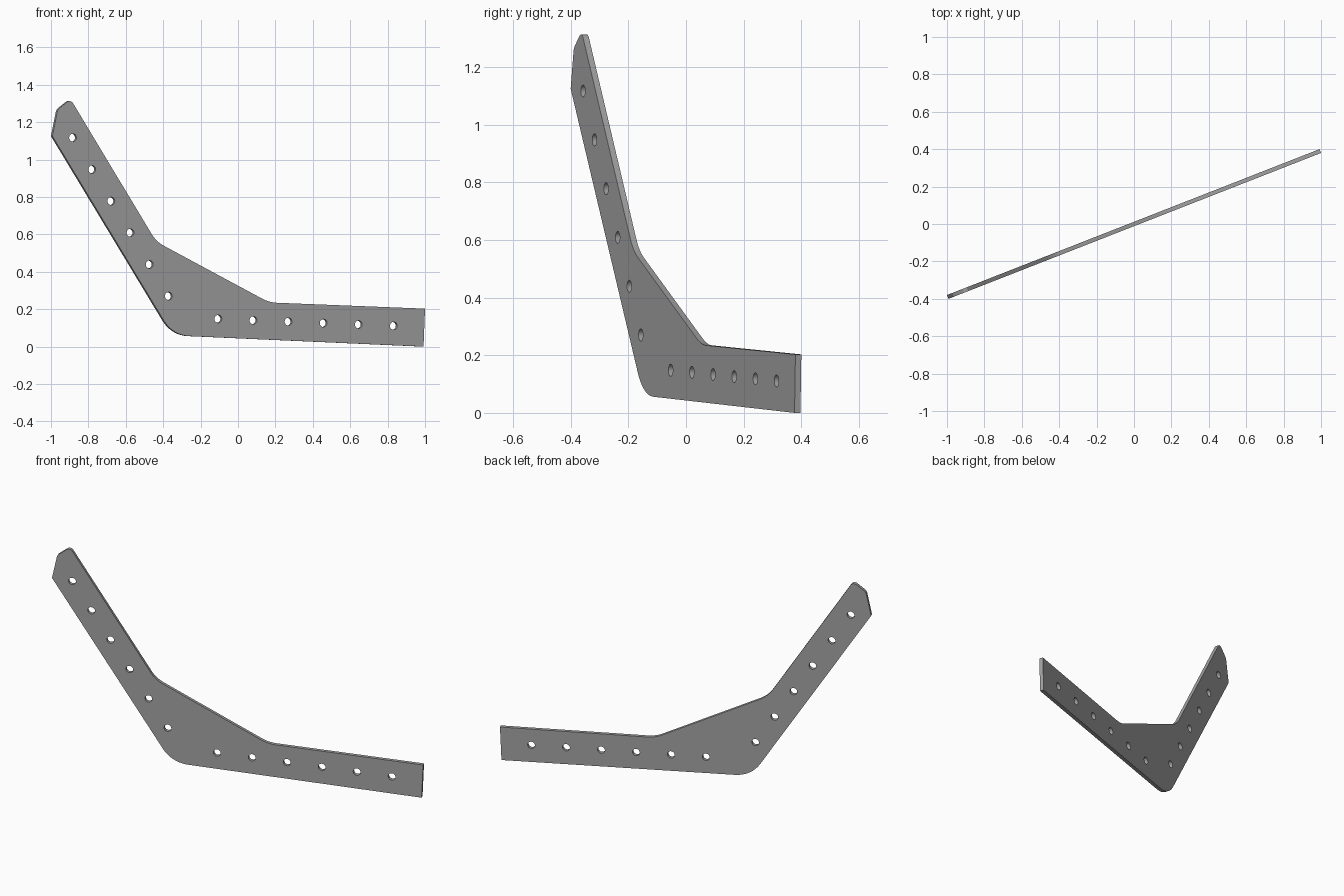
import bpy, bmesh, math
from mathutils import Vector, Matrix

if "Cube" in bpy.data.objects:
    bpy.data.objects.remove(bpy.data.objects["Cube"])

YAW = math.atan2(0.39, 0.996)   # plate is turned about the vertical axis
THICK = 0.022
HOLE_R = 0.021

steel = bpy.data.materials.new("grey_steel")
steel.use_nodes = True
steel.diffuse_color = (0.36, 0.36, 0.36, 1)
steel.node_tree.nodes["Principled BSDF"].inputs["Base Color"].default_value = (0.36, 0.36, 0.36, 1)


def in_plane(x, z):
    """Front position to a position in the plane of the plate."""
    return Vector((x / math.cos(YAW), z))


def rounded(corners, steps=8):
    """Closed outline whose corners are rounded over a given tangent length."""
    pts = [in_plane(x, z) for x, z, _ in corners]
    out = []
    for i, (p, (_, _, t)) in enumerate(zip(pts, corners)):
        if not t:
            out.append(p)
            continue
        a = (pts[i - 1] - p).normalized()
        b = (pts[(i + 1) % len(pts)] - p).normalized()
        half = a.angle(b) / 2
        r = t * math.tan(half)
        centre = p + (a + b).normalized() * (t / math.cos(half))
        s, e = p + a * t - centre, p + b * t - centre
        sweep = math.pi - 2 * half
        for k in range(steps + 1):
            f = k / steps
            d = s * math.sin((1 - f) * sweep) + e * math.sin(f * sweep)
            out.append(centre + d.normalized() * r)
    return out


def circle(c, n=32):
    return [c + HOLE_R * Vector((math.cos(2 * math.pi * k / n), math.sin(2 * math.pi * k / n)))
            for k in range(n)]


# Outline corners: x, z, tangent length of the rounding
outline = rounded([
    (-0.996, 1.125, 0), (-0.968, 1.267, 0.012), (-0.899, 1.323, 0.025),
    (-0.441, 0.561, 0.05), (0.163, 0.236, 0.045), (0.996, 0.203, 0),
    (0.988, 0, 0), (-0.353, 0.06, 0.093)])

# Two rows of bolt holes, one along each arm
loops = [outline]
for start, end in (((-0.887, 1.117), (-0.375, 0.27)), ((-0.11, 0.148), (0.828, 0.111))):
    a, b = in_plane(*start), in_plane(*end)
    loops += [circle(a.lerp(b, k / 5)) for k in range(6)]

# Filled profile with thickness
curve = bpy.data.curves.new("plate_profile", "CURVE")
curve.dimensions = "2D"
curve.fill_mode = "BOTH"
curve.extrude = THICK / 2
for loop in loops:
    sp = curve.splines.new("POLY")
    sp.points.add(len(loop) - 1)
    for q, p in zip(sp.points, loop):
        q.co = (p.x, p.y, 0, 1)
    sp.use_cyclic_u = True
profile = bpy.data.objects.new("plate_profile", curve)
bpy.context.collection.objects.link(profile)
mesh = bpy.data.meshes.new_from_object(profile.evaluated_get(bpy.context.evaluated_depsgraph_get()))
bpy.data.objects.remove(profile)

# Stand the plate upright and turn it
bm = bmesh.new()
bm.from_mesh(mesh)
bmesh.ops.remove_doubles(bm, verts=bm.verts, dist=0.0001)
bmesh.ops.recalc_face_normals(bm, faces=bm.faces)
bm.transform(Matrix.Rotation(YAW, 4, "Z") @ Matrix.Rotation(math.pi / 2, 4, "X"))
bm.to_mesh(mesh)
bm.free()

mesh.name = "bracket_plate"
mesh.materials.clear()
mesh.materials.append(steel)
plate = bpy.data.objects.new("bracket_plate", mesh)
bpy.context.collection.objects.link(plate)
bpy.context.view_layer.objects.active = plate
plate.select_set(True)
bpy.ops.object.shade_smooth_by_angle(angle=math.radians(30))
